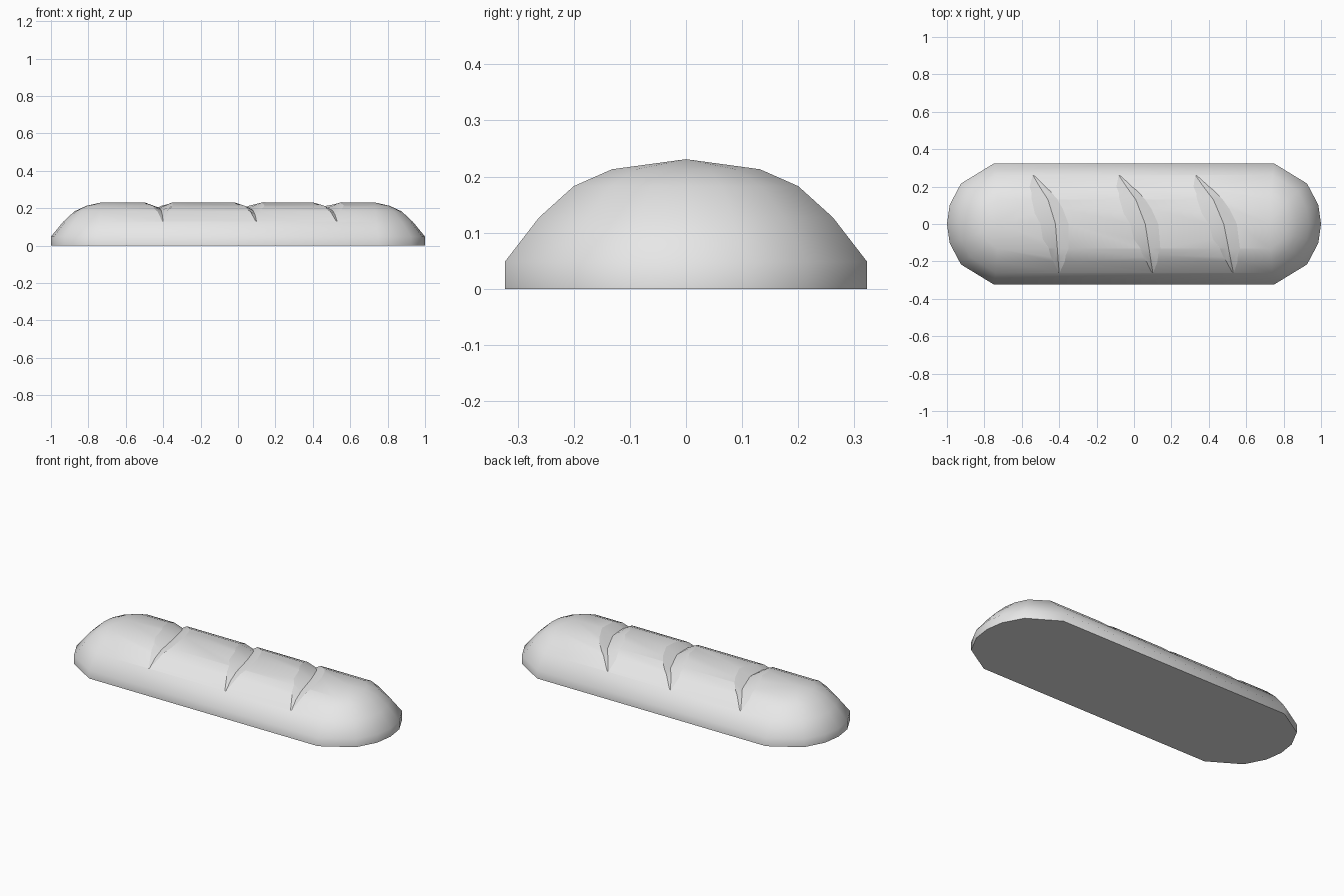
import bpy, bmesh, math

cube = bpy.data.objects.get("Cube")
if cube:
    bpy.data.objects.remove(cube, do_unlink=True)

crust = bpy.data.materials.new("crust_grey")
crust.use_nodes = True
crust.diffuse_color = (0.8, 0.8, 0.8, 1)
crust.node_tree.nodes["Principled BSDF"].inputs["Base Color"].default_value = (0.8, 0.8, 0.8, 1)


def loft(name, rings, cap_top, smooth):
    """Join closed rings of equal length into one solid."""
    bm = bmesh.new()
    rows = [[bm.verts.new(p) for p in ring] for ring in rings]
    n = len(rows[0])
    for a, b in zip(rows, rows[1:]):
        for i in range(n):
            j = (i + 1) % n
            bm.faces.new((a[i], a[j], b[j], b[i]))
    bm.faces.new(rows[0])
    if cap_top:
        bm.faces.new(rows[-1])
    bmesh.ops.remove_doubles(bm, verts=bm.verts, dist=0.0005)
    bmesh.ops.recalc_face_normals(bm, faces=bm.faces)
    for f in bm.faces:
        f.smooth = smooth
    mesh = bpy.data.meshes.new(name)
    bm.to_mesh(mesh)
    bm.free()
    mesh.materials.append(crust)
    ob = bpy.data.objects.new(name, mesh)
    bpy.context.collection.objects.link(ob)
    return ob


# Loaf: stacked outlines with rounded ends, closing to a ridge line
CORNER = [(0, 1), (0.7, 0.67), (0.94, 0.32), (1, 0)]
OUTLINE = [(1, c, s) for c, s in CORNER] + [(1, c, -s) for c, s in CORNER[-2::-1]]
OUTLINE += [(-1, c, -s) for _, c, s in OUTLINE]
# height, half width, straight half length, full half length
LEVELS = [(0, 0.323, 0.75, 1), (0.048, 0.323, 0.75, 1), (0.127, 0.262, 0.74, 0.935),
          (0.183, 0.2, 0.735, 0.875), (0.213, 0.132, 0.73, 0.81), (0.231, 0, 0.73, 0.73)]
rings = [[(side * (s + (e - s) * c), w * v, z) for side, c, v in OUTLINE]
         for z, w, s, e in LEVELS]
loaf = loft("bread_loaf", rings, False, True)

# Slashes: curved V-shaped grooves across the top
# y, left rim, valley, right rim, surface height, depth
STATIONS = [(0.26, -0.072, -0.07, -0.068, 0.127, 0.002),
            (0.2, -0.088, -0.035, -0.005, 0.183, 0.018),
            (0.13, -0.075, 0.01, 0.06, 0.213, 0.025),
            (0, -0.03, 0.05, 0.12, 0.231, 0.029),
            (-0.13, 0.015, 0.06, 0.12, 0.213, 0.025),
            (-0.2, 0.04, 0.065, 0.1, 0.183, 0.018),
            (-0.26, 0.068, 0.07, 0.072, 0.127, 0.002)]
REACH = 2.5
bpy.context.view_layer.objects.active = loaf
loaf.select_set(True)
for centre, slant in [(-0.47, 0), (0.01, -0.08), (0.43, -0.12)]:
    rings = []
    for y, left, valley, right, top, depth in STATIONS:
        x = centre + slant * y
        z = top - depth
        rings.append([(x + valley, y, z),
                      (x + valley + REACH * (right - valley), y, z + REACH * depth),
                      (x + valley + REACH * (left - valley), y, z + REACH * depth)])
    cutter = loft("slash_cutter", rings, True, False)
    cutter.hide_render = True
    cut = loaf.modifiers.new("slash", 'BOOLEAN')
    cut.operation = 'DIFFERENCE'
    cut.solver = 'EXACT'
    cut.object = cutter
    bpy.ops.object.modifier_apply(modifier=cut.name)
    bpy.data.objects.remove(cutter, do_unlink=True)

# Keep the rims crisp: groove faces came in flat, crust faces smooth
bm = bmesh.new()
bm.from_mesh(loaf.data)
for e in bm.edges:
    if len({f.smooth for f in e.link_faces}) == 2:
        e.smooth = False
bm.to_mesh(loaf.data)
bm.free()
bpy.ops.object.shade_smooth_by_angle(angle=math.radians(40), keep_sharp_edges=True)
